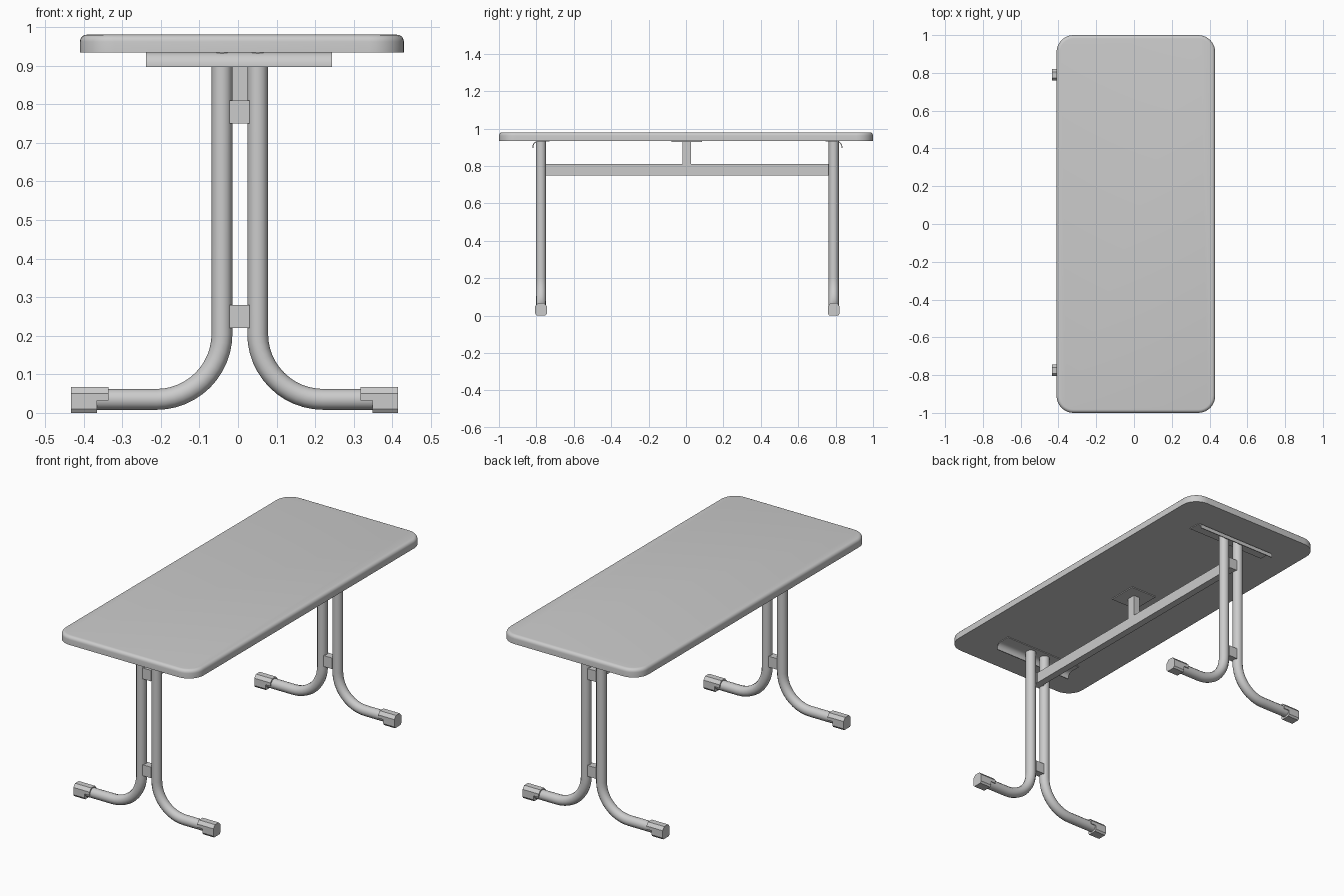
import bpy, bmesh, math
from mathutils import Vector

if "Cube" in bpy.data.objects:
    bpy.data.objects.remove(bpy.data.objects["Cube"])

grey = bpy.data.materials.new("light grey")
grey.diffuse_color = (0.6, 0.6, 0.6, 1)
grey.use_nodes = True
grey.node_tree.nodes["Principled BSDF"].inputs["Base Color"].default_value = grey.diffuse_color


def finish(name, bm, smooth=False):
    bmesh.ops.recalc_face_normals(bm, faces=bm.faces)
    me = bpy.data.meshes.new(name)
    bm.to_mesh(me)
    bm.free()
    ob = bpy.data.objects.new(name, me)
    bpy.context.collection.objects.link(ob)
    me.materials.append(grey)
    if smooth:
        smooth_it(ob)
    return ob


def smooth_it(ob):
    bpy.ops.object.select_all(action='DESELECT')
    ob.select_set(True)
    bpy.context.view_layer.objects.active = ob
    bpy.ops.object.shade_smooth_by_angle(angle=math.radians(40))


def box(name, lo, hi):
    bm = bmesh.new()
    bmesh.ops.create_cube(bm, size=1)
    for v in bm.verts:
        v.co = Vector([lo[i] if v.co[i] < 0 else hi[i] for i in range(3)])
    return finish(name, bm)


def extrude_x(name, profile, x0, x1, smooth=False):
    # closed (y, z) profile swept along x
    bm = bmesh.new()
    f = bm.faces.new([bm.verts.new((x0, y, z)) for y, z in profile])
    r = bmesh.ops.extrude_face_region(bm, geom=[f])
    vs = [g for g in r['geom'] if isinstance(g, bmesh.types.BMVert)]
    bmesh.ops.translate(bm, verts=vs, vec=(x1 - x0, 0, 0))
    return finish(name, bm, smooth)


def tube(name, pts, radius):
    cu = bpy.data.curves.new(name, 'CURVE')
    cu.dimensions = '3D'
    cu.bevel_depth = radius
    cu.bevel_resolution = 4
    cu.use_fill_caps = True
    sp = cu.splines.new('POLY')
    sp.points.add(len(pts) - 1)
    for p, co in zip(sp.points, pts):
        p.co = (*co, 1)
    tmp = bpy.data.objects.new(name + "_path", cu)
    bpy.context.collection.objects.link(tmp)
    bpy.context.view_layer.update()
    bm = bmesh.new()
    bm.from_mesh(tmp.to_mesh())
    tmp.to_mesh_clear()
    bpy.data.objects.remove(tmp)
    bmesh.ops.remove_doubles(bm, verts=bm.verts, dist=1e-5)
    finish(name, bm, True)


# table top: rounded rectangle with a softened upper edge
def outline(inset, r=0.09):
    pts = []
    for k, (sx, sy) in enumerate([(1, 1), (-1, 1), (-1, -1), (1, -1)]):
        for i in range(9):
            a = math.pi / 2 * (k + i / 8)
            pts.append((0.01 + sx * (0.42 - r) + (r - inset) * math.cos(a),
                        sy * (1 - r) + (r - inset) * math.sin(a)))
    return pts


bm = bmesh.new()
layers = [(0.0, 0.934)]
e = 0.018
for i in range(6):
    a = math.pi / 2 * i / 5
    layers.append((e * (1 - math.cos(a)), 0.98 - e + e * math.sin(a)))
rings = [[bm.verts.new((x, y, z)) for x, y in outline(ins)] for ins, z in layers]
for A, B in zip(rings, rings[1:]):
    for i in range(len(A)):
        j = (i + 1) % len(A)
        bm.faces.new((A[i], A[j], B[j], B[i]))
bm.faces.new(rings[0])
bm.faces.new(rings[-1])
finish("table_top", bm, True)

# leg frames at both ends
R = 0.17
for end, s, yc in (("front", -1, -0.775), ("back", 1, 0.79)):
    for side, d, xc, xe in (("left", -1, -0.0415, -0.433), ("right", 1, 0.051, 0.415)):
        # bent tube leg
        pts = [(xc, yc, 0.934)]
        for i in range(13):
            a = math.pi / 2 * i / 12
            pts.append((xc + d * R * (1 - math.cos(a)), yc, 0.035 + R - R * math.sin(a)))
        pts.append((xe - d * 0.01, yc, 0.035))
        tube(f"{end}_{side}_leg", pts, 0.027)
        # foot cap: arched upper sleeve and shorter lower pad
        upper = [(-0.031, 0.032), (-0.031, 0.05), (-0.016, 0.067),
                 (0.016, 0.067), (0.031, 0.05), (0.031, 0.032)]
        lower = [(-0.031, 0.04), (-0.031, 0.01), (-0.024, 0.0),
                 (0.024, 0.0), (0.031, 0.01), (0.031, 0.04)]
        extrude_x(f"{end}_{side}_foot_sleeve", [(yc + y, z) for y, z in upper],
                  xe, xe - d * 0.098)
        extrude_x(f"{end}_{side}_foot_pad", [(yc + y, z) for y, z in lower],
                  xe, xe - d * 0.067)
    # spacer blocks between the two tubes
    for label, z0, z1 in (("lower", 0.22, 0.28), ("upper", 0.75, 0.81)):
        box(f"{end}_{label}_spacer", (-0.022, yc - 0.02, z0), (0.03, yc + 0.02, z1))
    # top bracket: flat plate with its outer edge curled down
    th, r = 0.005, 0.034
    outer, inner = [], []
    for i in range(8):
        a = math.pi / 2 * i / 7
        outer.append((0.012 + r * math.sin(a), 0.935 - r + r * math.cos(a)))
        inner.append((0.012 + (r - th) * math.sin(a), 0.935 - r + (r - th) * math.cos(a)))
    prof = [(-0.045, 0.935)] + outer + [(0.046, 0.897), (0.041, 0.897)] \
        + inner[::-1] + [(-0.045, 0.93)]
    extrude_x(f"{end}_bracket", [(yc + s * y, z) for y, z in prof], -0.238, 0.244, True)

# long stretcher with centre post and mounting plate
box("stretcher", (-0.015, -0.77, 0.75), (0.024, 0.785, 0.81))
box("centre_post", (-0.015, -0.02, 0.805), (0.024, 0.028, 0.932))
box("centre_plate", (-0.075, -0.078, 0.929), (0.085, 0.086, 0.935))
